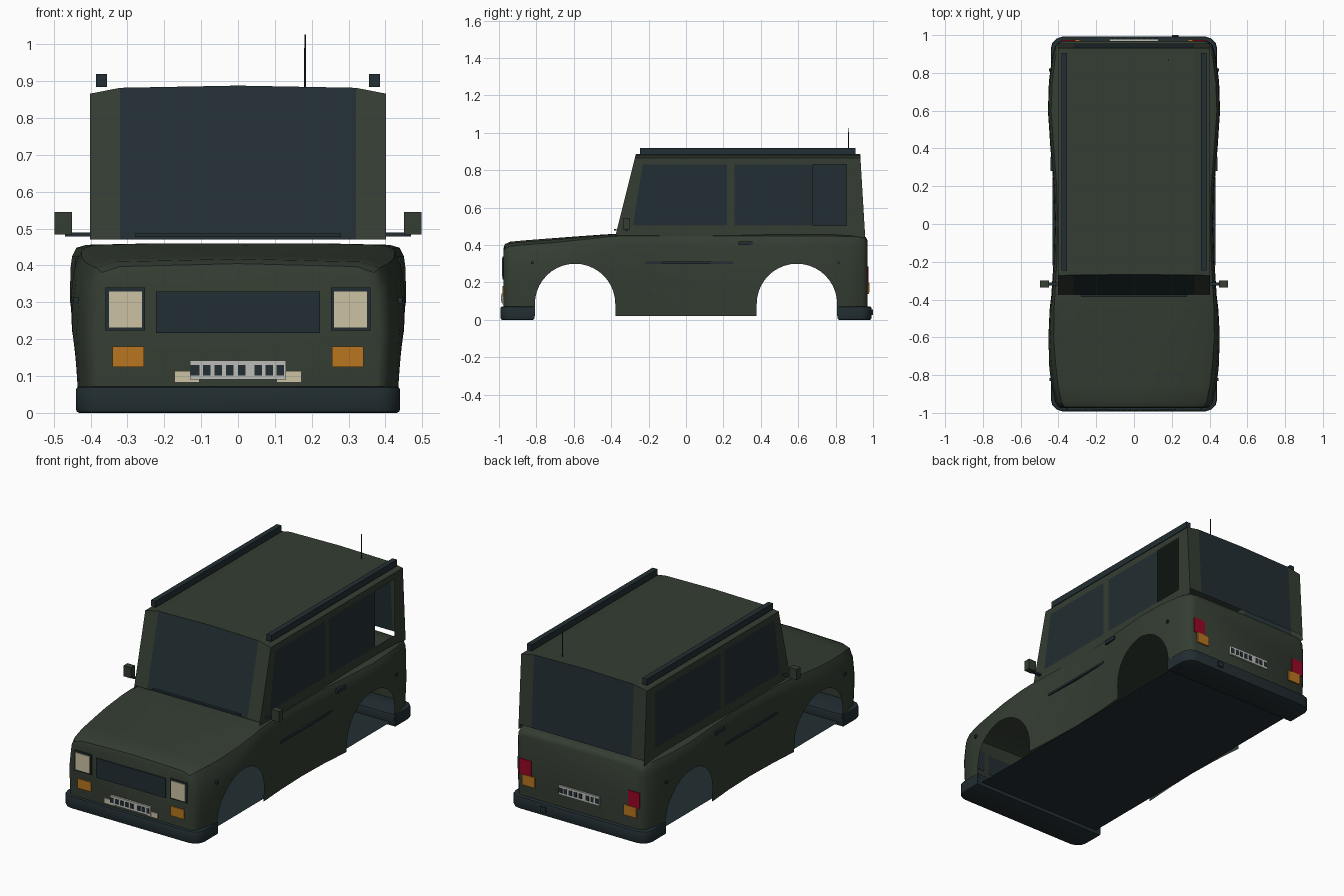
import bpy, bmesh, math

cube = bpy.data.objects.get("Cube")
if cube:
    bpy.data.objects.remove(cube, do_unlink=True)


def material(name, r, g, b):
    m = bpy.data.materials.new(name)
    m.use_nodes = True
    m.diffuse_color = (r, g, b, 1)
    node = next(n for n in m.node_tree.nodes if n.type == 'BSDF_PRINCIPLED')
    node.inputs["Base Color"].default_value = (r, g, b, 1)
    node.inputs["Roughness"].default_value = 0.7
    return m


green = material("dark green paint", .034, .047, .032)
slate = material("dark slate trim", .016, .027, .032)
cream = material("cream lens", .60, .54, .37)
orange = material("orange lens", .48, .18, .014)
red = material("red lens", .32, .002, .018)
grey = material("light grey plate", .50, .50, .47)


def finish(name, bm, *mats):
    """Turn a bmesh into a linked object."""
    bmesh.ops.recalc_face_normals(bm, faces=bm.faces)
    mesh = bpy.data.meshes.new(name)
    bm.to_mesh(mesh)
    bm.free()
    for m in mats:
        mesh.materials.append(m)
    ob = bpy.data.objects.new(name, mesh)
    bpy.context.collection.objects.link(ob)
    return ob


def smooth(ob, degrees):
    bpy.ops.object.select_all(action='DESELECT')
    ob.select_set(True)
    bpy.context.view_layer.objects.active = ob
    bpy.ops.object.shade_smooth_by_angle(angle=math.radians(degrees))


def box(name, xs, ys, zs, mat):
    bm = bmesh.new()
    bmesh.ops.create_cube(bm, size=1)
    for v in bm.verts:
        for i, span in enumerate((xs, ys, zs)):
            v.co[i] = span[0] if v.co[i] < 0 else span[1]
    return finish(name, bm, mat)


def pair(name, xs, ys, zs, mat):
    box("left_" + name, xs, ys, zs, mat)
    box("right_" + name, (-xs[1], -xs[0]), ys, zs, mat)


def prism(bm, points, offset):
    """Extrude a closed outline along an offset."""
    face = bm.faces.new([bm.verts.new(p) for p in points])
    out = bmesh.ops.extrude_face_region(bm, geom=[face])
    moved = [g for g in out["geom"] if isinstance(g, bmesh.types.BMVert)]
    bmesh.ops.translate(bm, verts=moved, vec=offset)


def grid(bm, rows, mat=lambda r, c: 0):
    """Skin rows of points with quads; a rule of None leaves a hole."""
    vs = [[bm.verts.new(p) for p in row] for row in rows]
    for r in range(len(vs) - 1):
        for c in range(len(vs[0]) - 1):
            if mat(r, c) is not None:
                f = bm.faces.new((vs[r][c], vs[r][c + 1], vs[r + 1][c + 1], vs[r + 1][c]))
                f.material_index = mat(r, c)


# Lower body: sections along y, given as (y, half width, top height)
STATIONS = [(-.975, .385, .385), (-.968, .402, .405), (-.94, .418, .418), (-.85, .438, .426),
            (-.72, .453, .436), (-.6, .457, .445), (-.46, .448, .455), (-.38, .438, .46),
            (-.2, .426, .46), (0, .42, .46), (.2, .426, .46), (.42, .444, .46), (.6, .457, .46),
            (.75, .451, .46), (.88, .434, .458), (.945, .416, .452), (.962, .4, .442), (.97, .385, .425)]
SHOULDER = [(.005, .07), (.015, .035), (.04, .012), (.1, .004), (.4, .001)]


def section(y, w, top):
    k = 1 + min(1, max(0, -3 * (y + .35)))      # the bonnet has softer shoulders
    half = [(w * .975, .02), (w * .988, .12), (w, .22)]
    half += [(w * (1 - k * a), top - k * d) for a, d in SHOULDER]
    ring = [(x, y, z) for x, z in half] + [(0, y, top)]
    return ring + [(-x, y, z) for x, z in reversed(half)]


bm = bmesh.new()
rings = [[bm.verts.new(p) for p in section(*s)] for s in STATIONS]
for a, b in zip(rings, rings[1:]):
    for i in range(len(a)):
        j = (i + 1) % len(a)
        bm.faces.new((a[i], a[j], b[j], b[i]))
bm.faces.new(rings[0])
bm.faces.new(rings[-1])
body = finish("lower_body", bm, green)

# Wheel arches are cut right through
ARCH_Y, ARCH_Z, ARCH_R = .593, .085, .215
bm = bmesh.new()
for side in (-1, 1):
    arc = [(-.6, side * ARCH_Y + ARCH_R * math.cos(math.pi * i / 20),
            ARCH_Z + ARCH_R * math.sin(math.pi * i / 20)) for i in range(21)]
    ends = [(-.6, side * ARCH_Y - ARCH_R, -.1), (-.6, side * ARCH_Y + ARCH_R, -.1)]
    prism(bm, arc + ends, (1.2, 0, 0))
cutter = finish("arch_cutter", bm, green)
cutter.hide_render = True
mod = body.modifiers.new("arches", 'BOOLEAN')
mod.object = cutter
mod.operation = 'DIFFERENCE'
mod.solver = 'EXACT'
bpy.context.view_layer.update()
cut = bpy.data.meshes.new_from_object(body.evaluated_get(bpy.context.evaluated_depsgraph_get()))
body.modifiers.clear()
body.data = cut
bpy.data.objects.remove(cutter, do_unlink=True)

# Leave a hollow shell: drop the arch walls and the underside
bm = bmesh.new()
bm.from_mesh(cut)
bm.normal_update()


def inner(f):
    c = f.calc_center_median()
    in_arch = abs(abs(c.y) - ARCH_Y) < ARCH_R + .003 and c.z < ARCH_Z + ARCH_R + .003
    return c.z < .022 or (in_arch and abs(f.normal.x) < .05)


bmesh.ops.delete(bm, geom=[f for f in bm.faces if inner(f)], context='FACES')
bm.to_mesh(cut)
bm.free()
smooth(body, 40)

# Floor
bm = bmesh.new()
grid(bm, [[(x, y, .022) for x in (-.408, .408)] for y in (-.95, .95)])
finish("floor", bm, slate)


# Cabin shell
def front_y(z):
    return -.375 + (z - .46) * .25


def rear_y(z):
    return .957 - (z - .46) * .06


WIDE = .402
ROOF = [(-WIDE, .866), (-.32, .882), (0, .888), (.32, .882), (WIDE, .866)]
bm = bmesh.new()
grid(bm, [[(x, front_y(z), z), (x, rear_y(z), z)] for x, z in ROOF])
for edge in (front_y, rear_y):
    grid(bm, [[(x, edge(.47), .47) for x, z in ROOF], [(x, edge(z), z) for x, z in ROOF]],
         lambda r, c: 1 if c in (1, 2) else 0)


def side_row(x, z):
    ys = [front_y(z), front_y(z) + .08 - .09 * (z - .505), .22, .26, .68, .857, rear_y(z)]
    return [(x, y, z) for y in ys]


def side_rule(open_rear):
    def rule(r, c):
        if r == 1 and c == 4 and open_rear:
            return None
        return 1 if r == 1 and c in (1, 3, 4) else 0
    return rule


for s in (-1, 1):
    grid(bm, [side_row(s * WIDE, z) for z in (.44, .505, .83, .866)], side_rule(s > 0))
bmesh.ops.remove_doubles(bm, verts=bm.verts, dist=.0005)
cabin = finish("cabin", bm, green, slate)
smooth(cabin, 8)

# Bumpers wrap round the corners
for name, s, end in (("front_bumper", -1, .992), ("rear_bumper", 1, .992)):
    half = [(.44, .81), (.44, .93), (.432, .96), (.41, .982), (.38, end)]
    outline = half + [(-x, y) for x, y in reversed(half)]
    bm = bmesh.new()
    prism(bm, [(x, s * y, 0) for x, y in outline], (0, 0, .072))
    rim = [e for e in bm.edges if abs(e.verts[0].co.z - e.verts[1].co.z) < .001]
    bmesh.ops.bevel(bm, geom=rim, offset=.01, segments=2, profile=.5, affect='EDGES')
    smooth(finish(name, bm, slate), 40)
box("tow_socket", (.2, .235), (.97, 1), (.025, .055), slate)

# Front lamps, grille and wiper
FRONT = (-.981, -.973)
box("grille", (-.222, .222), FRONT, (.217, .33), slate)
pair("headlight_surround", (.253, .36), FRONT, (.223, .34), slate)
pair("headlight", (.26, .35), (-.985, -.975), (.232, .33), cream)
pair("indicator", (.255, .34), FRONT, (.125, .18), orange)
pair("fog_lamp", (.105, .172), FRONT, (.083, .113), cream)
box("wiper", (-.28, .28), (-.386, -.372), (.477, .487), slate)

# Rear lamps
pair("tail_lamp", (.31, .385), (.966, .975), (.195, .285), red)
pair("rear_indicator", (.285, .365), (.966, .978), (.137, .197), orange)

# Number plates with plain dark blocks
for name, s, y, z in (("front_plate", 1, -.98, .09), ("rear_plate", -1, .974, .145)):
    box(name, (-.13, .13), (y - .006, y + .006), (z, z + .052), grey)
    for i, x in enumerate((-.117, -.085, -.054, -.022, .01, .055, .085, .115)):
        h = .012 if i == 0 else .01
        face = y - s * .006
        box(f"{name}_block_{i}", (s * x - h, s * x + h), (face - .002, face + .002),
            (z + .012, z + .04), slate)

# Side trim, handles, repeaters and mirrors
pair("side_trim", (.412, .431), (-.22, .25), (.299, .311), slate)
pair("door_handle", (.42, .442), (.28, .355), (.4, .42), slate)
pair("front_repeater", (.43, .447), (-.83, -.815), (.298, .313), slate)
pair("rear_repeater", (.43, .449), (.808, .822), (.298, .313), slate)
pair("mirror_arm", (.4, .47), (-.325, -.31), (.479, .489), slate)
pair("mirror", (.45, .498), (-.337, -.3), (.484, .545), green)

# Roof rails and aerial
pair("roof_rail", (.355, .385), (-.245, .905), (.884, .92), slate)
bm = bmesh.new()
bmesh.ops.create_cone(bm, cap_ends=True, segments=8, radius1=.003, radius2=.002, depth=.15)
bmesh.ops.translate(bm, verts=bm.verts, vec=(.182, .868, .952))
finish("aerial", bm, slate)
